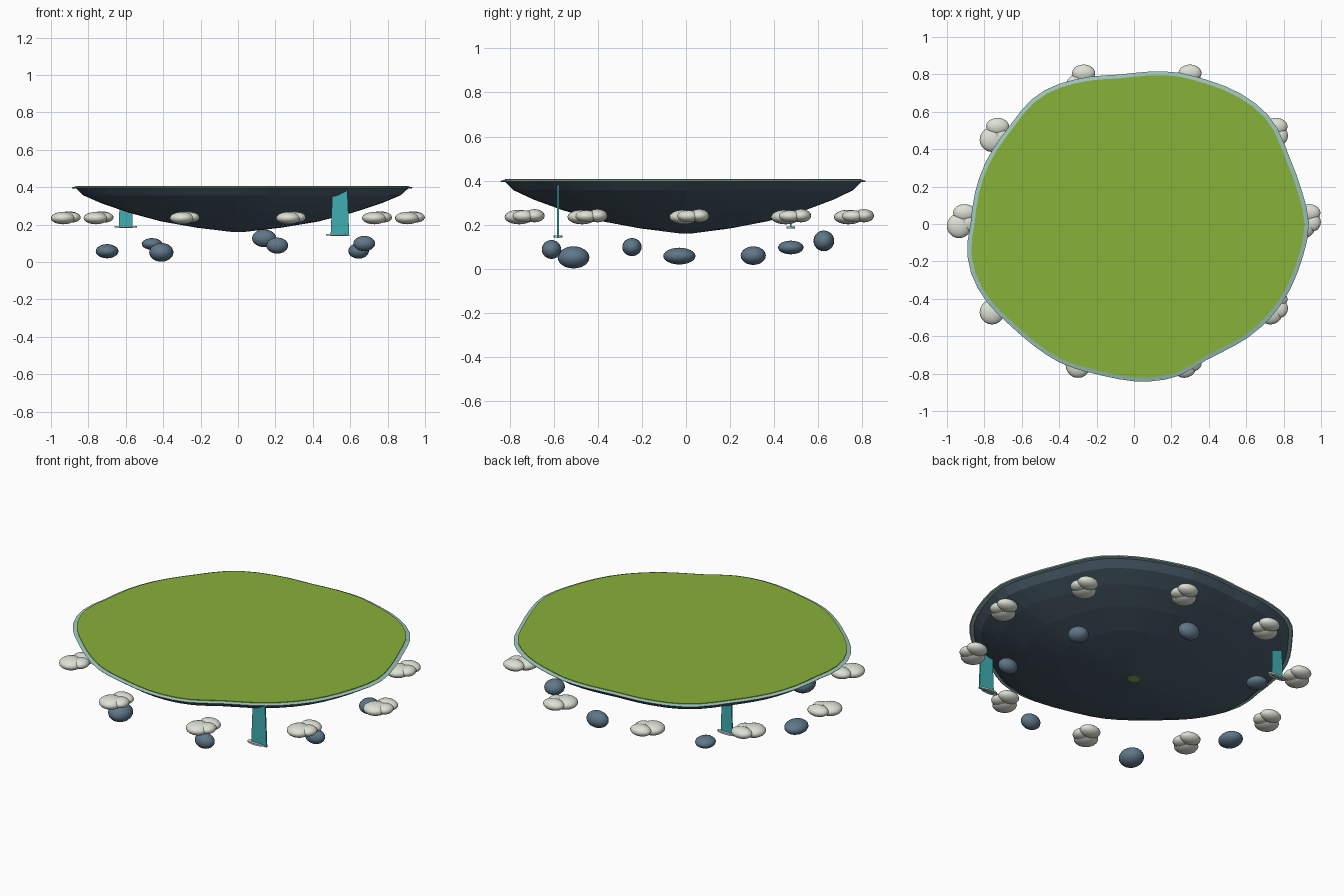
import bpy, bmesh, math
from mathutils import Matrix, Vector

if "Cube" in bpy.data.objects:
    bpy.data.objects.remove(bpy.data.objects["Cube"])


def mat(name, rgb):
    m = bpy.data.materials.new(name)
    m.diffuse_color = (*rgb, 1)
    m.use_nodes = True
    m.node_tree.nodes["Principled BSDF"].inputs["Base Color"].default_value = m.diffuse_color
    return m


GRASS = mat("grass_green", (0.245, 0.44, 0.04))
RIM = mat("pale_teal", (0.34, 0.56, 0.50))
SLATE = mat("dark_slate", (0.072, 0.115, 0.155))
ROCK = mat("blue_grey_rock", (0.115, 0.185, 0.25))
CLOUD = mat("cloud_white", (0.72, 0.75, 0.66))
WATER = mat("water_teal", (0.05, 0.42, 0.45))
FOAM = mat("foam_white", (0.62, 0.72, 0.68))

# Shoreline: (angle in degrees, radius)
SHORE = [(0, .935), (11.7, .914), (23.4, .905), (37.8, .925), (51, .90), (64, .862),
         (73, .846), (82, .823), (95.5, .803), (110.5, .83), (120, .853), (128, .863),
         (142, .847), (158, .86), (169.5, .867), (180, .874), (188.6, .903), (197, .91),
         (206.6, .894), (219, .857), (231, .843), (241.6, .841), (257, .828),
         (275.6, .846), (286.7, .846), (299.5, .824), (318, .867), (332, .898), (346, .915)]
SEG = 64


def shore_radius(a):
    # smooth periodic interpolation through the shoreline points
    n = len(SHORE)
    for i in range(n):
        a0, r0 = SHORE[i]
        a1, r1 = SHORE[(i + 1) % n]
        if i == n - 1:
            a1 += 360
        if a0 <= a <= a1:
            rp, rn = SHORE[i - 1][1], SHORE[(i + 2) % n][1]
            t = (a - a0) / (a1 - a0)
            return 0.5 * (2 * r0 + (r1 - rp) * t + (2 * rp - 5 * r0 + 4 * r1 - rn) * t * t
                          + (3 * r0 - rp - 3 * r1 + rn) * t ** 3)


def finish(name, bm, mats, smooth=False):
    bmesh.ops.recalc_face_normals(bm, faces=bm.faces)
    for f in bm.faces:
        f.smooth = smooth
    me = bpy.data.meshes.new(name)
    bm.to_mesh(me)
    bm.free()
    for m in mats:
        me.materials.append(m)
    ob = bpy.data.objects.new(name, me)
    bpy.context.collection.objects.link(ob)
    return ob


def shore_loft(name, profile, mats, caps=(), closed=False):
    """Sweep (radius fraction, z) rings around the shoreline."""
    bm = bmesh.new()
    rings = []
    for frac, z in profile:
        ring = []
        for i in range(SEG):
            a = 360 * i / SEG
            r = frac * shore_radius(a)
            ring.append(bm.verts.new((r * math.cos(math.radians(a)), r * math.sin(math.radians(a)), z)))
        rings.append(ring)
    pairs = list(zip(rings, rings[1:]))
    if closed:
        pairs.append((rings[-1], rings[0]))
    for lo, hi in pairs:
        for i in range(SEG):
            j = (i + 1) % SEG
            bm.faces.new((lo[i], lo[j], hi[j], hi[i]))
    for k in caps:
        bm.faces.new(rings[k]).material_index = len(mats) - 1
    return finish(name, bm, mats)


def blobs(name, parts, material):
    """Join squashed spheres given as (centre, half sizes)."""
    bm = bmesh.new()
    for c, s in parts:
        bmesh.ops.create_uvsphere(bm, u_segments=20, v_segments=12, radius=1,
                                  matrix=Matrix.Translation(c) @ Matrix.Diagonal((*s, 1)))
    return finish(name, bm, [material], True)


# Island: grass top, pale shore rim, rocky bowl with a small green tip
shore_loft("grass_top", [(.975, .397), (.975, .408)], [GRASS], caps=(0, 1))
shore_loft("shore_rim", [(.94, .392), (.995, .394), (1.0, .399), (.972, .405)], [RIM], closed=True)
shore_loft("island_underside",
           [(.036, .161), (.25, .184), (.46, .217), (.66, .265), (.82, .314), (.93, .357), (.975, .395)],
           [SLATE, GRASS], caps=(0,))

# Ring of ten clouds, three puffs each
for k in range(10):
    a = math.radians(36 * k)
    c = Vector((.92 * math.cos(a), .785 * math.sin(a), .235))
    blobs(f"cloud_{k + 1}", [
        (c + Vector((-.015, -.01, 0)), (.066, .066, .033)),
        (c + Vector((.015, .06, .006)), (.062, .046, .030)),
        (c + Vector((.035, .01, .004)), (.044, .050, .027))], CLOUD)

# Seven floating rocks below
ROCKS = [((.645, .305, .06), (.055, .057, .042)), ((.14, .625, .127), (.065, .047, .047)),
         ((-.46, .475, .097), (.055, .058, .031)), ((-.70, -.03, .058), (.061, .073, .038)),
         ((-.41, -.51, .052), (.065, .072, .050)), ((.21, -.61, .088), (.058, .044, .043)),
         ((.675, -.245, .099), (.058, .044, .041))]
for k, r in enumerate(ROCKS):
    blobs(f"floating_rock_{k + 1}", [r], ROCK)


def waterfall(tag, x, y, bottom, top_half, bottom_half, foam_dx, foam_half):
    # tapered thin sheet of water
    bm = bmesh.new()
    bmesh.ops.create_cube(bm, size=1)
    for v in bm.verts:
        up = v.co.z > 0
        half = top_half if up else bottom_half
        v.co = (x + math.copysign(half, v.co.x), y + v.co.y * .008, .38 if up else bottom)
    finish(f"waterfall_{tag}", bm, [WATER])
    # foam disc at its foot
    bm = bmesh.new()
    bmesh.ops.create_cone(bm, cap_ends=True, segments=20, radius1=1, radius2=1, depth=1,
                          matrix=Matrix.Translation((x + foam_dx, y, bottom + .006))
                          @ Matrix.Diagonal((foam_half, .02, .009, 1)))
    finish(f"foam_{tag}", bm, [FOAM])


waterfall("front", .545, -.58, .14, .04, .05, -.02, .055)
waterfall("back", -.60, .475, .182, .032, .037, 0, .06)
